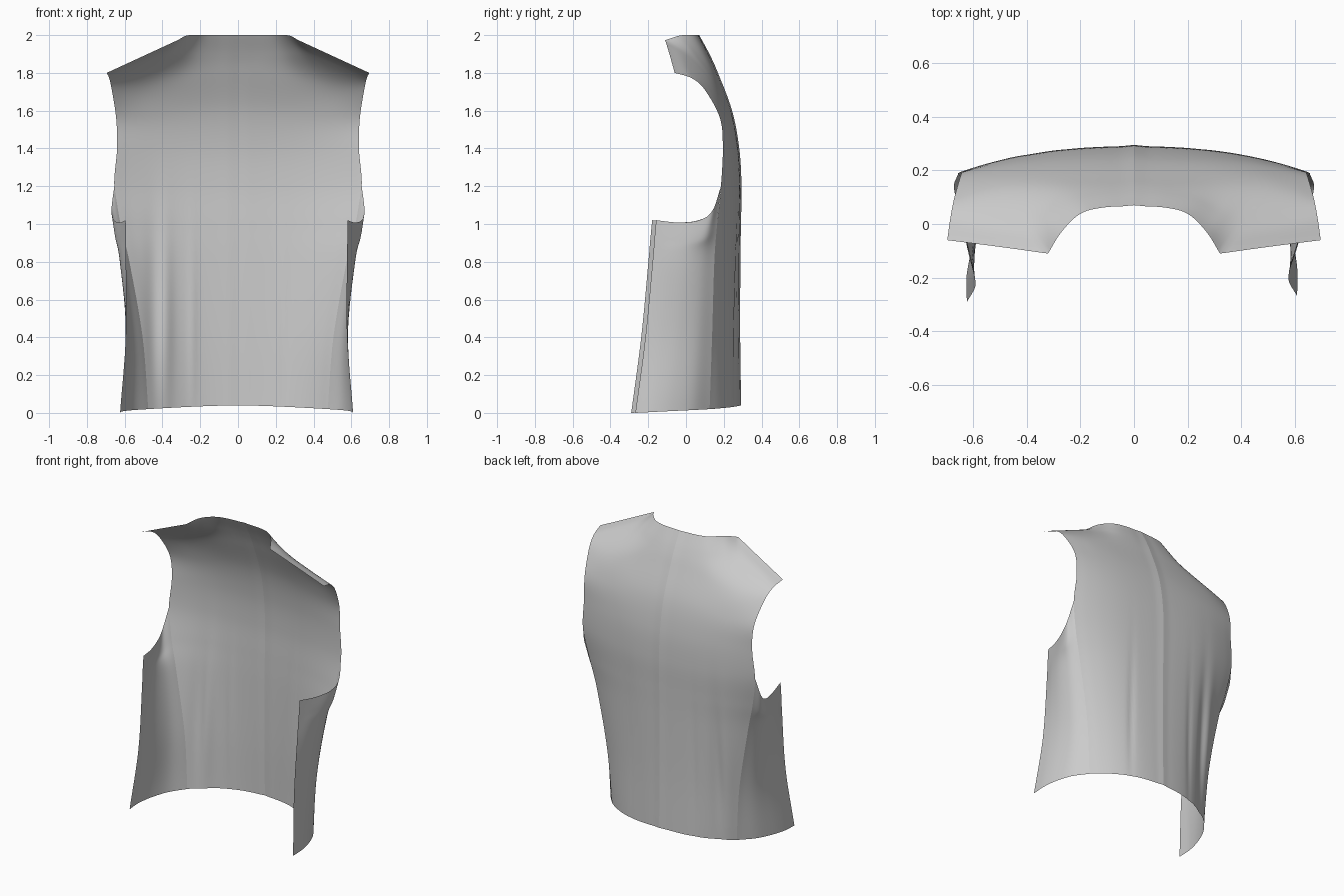
import bpy, math
from mathutils import Vector

if "Cube" in bpy.data.objects:
    bpy.data.objects.remove(bpy.data.objects["Cube"])


def spline(pts, n):
    """Smooth curve through pts, n steps per span."""
    P = [Vector(p) for p in pts]
    P = [2 * P[0] - P[1]] + P + [2 * P[-1] - P[-2]]
    out = []
    for i in range(1, len(P) - 2):
        a, b, c, d = P[i - 1:i + 3]
        for k in range(n):
            t = k / n
            out.append(0.5 * (2 * b + (c - a) * t + (2 * a - 5 * b + 4 * c - d) * t * t
                              + (3 * b - a - 3 * c + d) * t ** 3))
    return out + [P[-2]]


def bump(v, centre, width):
    return math.exp(-((v - centre) / width) ** 2)


def drape(p, side):
    """Mirror a point to one side and add soft cloth folds."""
    x, y, z = p.x * side, p.y, p.z
    low = bump(z, 0.5, 0.45)
    y += 0.004 * bump(x, 0, 0.03)
    y -= 0.006 * low * bump(abs(x), 0.24, 0.02)
    if side < 0:
        y += low * (0.010 * bump(x, -0.45, 0.04) - 0.014 * bump(x, -0.38, 0.035))
        front = min(1, max(0, (0.1 - y) / 0.27)) if z < 1.1 else 0
        x -= 0.015 * front
        y -= 0.022 * front
    return (x, y, z)


def cloth(name, rows, side, corner=None, nu=6, nv=8):
    """Loft a sheet through rows of control points; the last row may have a sharp corner."""
    lines = [spline(r, nu) for r in rows]
    if corner:
        lines[-1] = spline(rows[-1][:corner + 1], nu)[:-1] + spline(rows[-1][corner:], nu)
    cols = [spline(c, nv) for c in zip(*lines)]
    h, w = len(cols[0]), len(cols)
    verts = [drape(c[j], side) for c in cols for j in range(h)]
    faces = []
    for i in range(w - 1):
        for j in range(h - 1):
            f = (i * h + j, i * h + j + 1, (i + 1) * h + j + 1, (i + 1) * h + j)
            faces.append(f if side > 0 else f[::-1])
    me = bpy.data.meshes.new(name)
    me.from_pydata(verts, [], faces)
    for p in me.polygons:
        p.use_smooth = True
    ob = bpy.data.objects.new(name, me)
    bpy.context.collection.objects.link(ob)


# Back panel: centre (y, z) and outer edge (x, y, z) at each height
levels = [
    (0.288, 0.04, (0.475, 0.125, 0.02)),
    (0.283, 0.40, (0.505, 0.138, 0.40)),
    (0.284, 0.80, (0.575, 0.150, 0.80)),
    (0.287, 1.00, (0.622, 0.165, 1.00)),
    (0.290, 1.20, (0.655, 0.185, 1.20)),
    (0.278, 1.40, (0.640, 0.195, 1.40)),
    (0.240, 1.60, (0.645, 0.180, 1.56)),
    (0.165, 1.80, (0.668, 0.100, 1.71)),
]
back = []
for yc, zc, (xe, ye, ze) in levels:
    row = []
    for f in (0, 0.19, 0.38, 0.56, 0.73, 0.88, 1):
        row.append((xe * f, yc + (ye - yc) * f ** 2.6 - 0.012 * f * (1 - f),
                    zc + (ze - zc) * f ** 1.5))
    back.append(row)
# Yoke, neckline and shoulder edge
back.append([(0, 0.12, 1.9), (0.12, 0.115, 1.9), (0.23, 0.095, 1.9), (0.32, 0.045, 1.905),
             (0.40, 0.005, 1.893), (0.55, 0.01, 1.832), (0.682, 0.03, 1.772)])
back.append([(0, 0.066, 2.0), (0.11, 0.062, 2.0), (0.2, 0.038, 2.0), (0.27, -0.03, 1.998),
             (0.32, -0.11, 1.973), (0.5, -0.085, 1.89), (0.695, -0.06, 1.8)])

# Side panel: each row runs from the seam to the front edge
seam = [lv[2] for lv in levels[:5]]
wrap = [
    [(0.548, 0.035, 0.015), (0.590, -0.07, 0.01), (0.608, -0.17, 0.005), (0.607, -0.268, 0.0)],
    [(0.554, 0.06, 0.4), (0.577, -0.03, 0.4), (0.582, -0.12, 0.4), (0.577, -0.215, 0.4)],
    [(0.610, 0.08, 0.8), (0.620, 0.0, 0.8), (0.605, -0.09, 0.8), (0.577, -0.177, 0.8)],
    [(0.648, 0.11, 0.94), (0.642, 0.04, 0.92), (0.614, -0.06, 0.915), (0.579, -0.167, 0.92)],
    [(0.670, 0.14, 1.07), (0.655, 0.07, 1.02), (0.617, -0.04, 1.008), (0.58, -0.158, 1.02)],
]
side_rows = [[s] + w for s, w in zip(seam, wrap)]

for side, tag in ((1, "right"), (-1, "left")):
    cloth("back_panel_" + tag, back, side, corner=4)
    cloth("side_panel_" + tag, side_rows, side)
